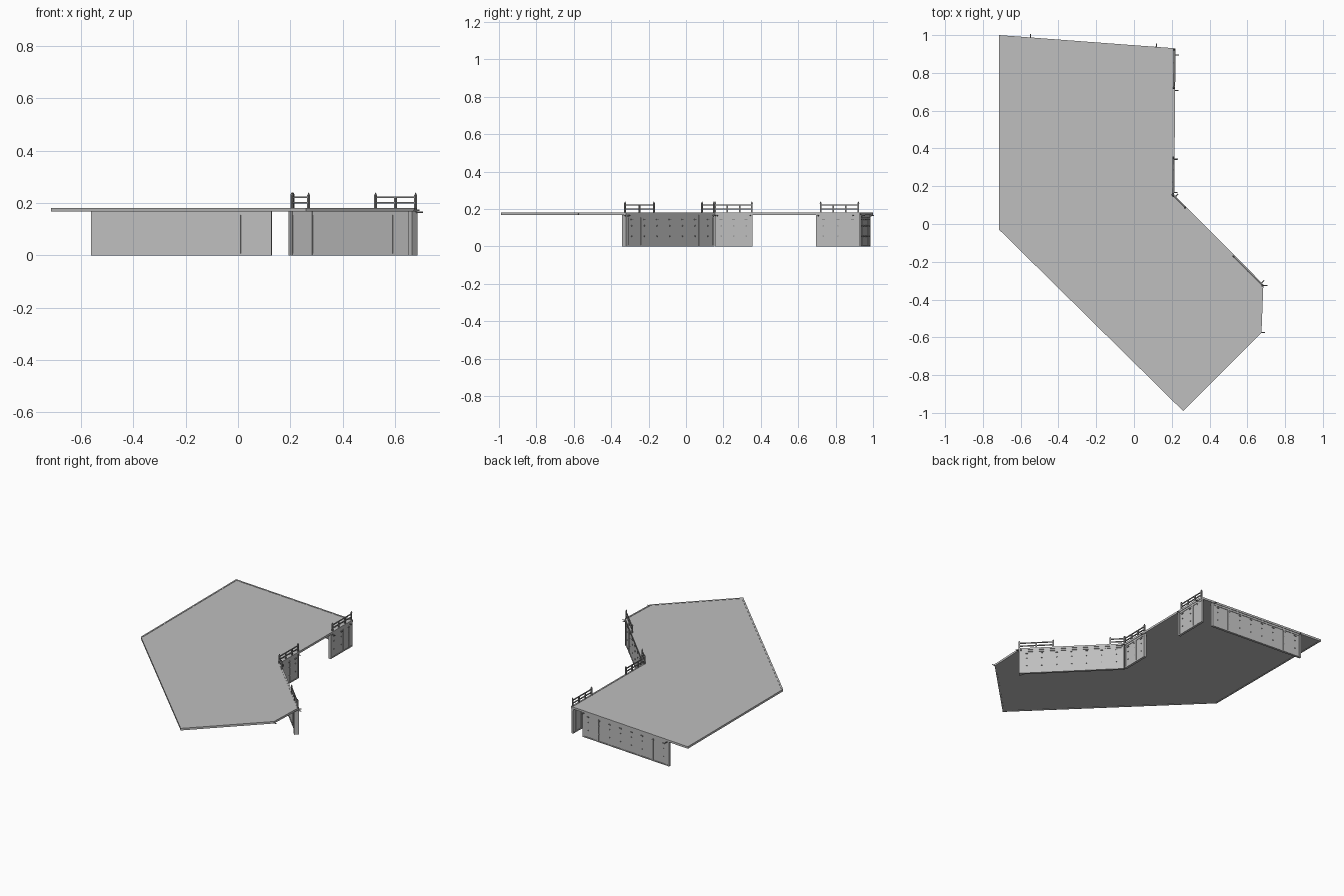
import bpy, bmesh
from mathutils import Vector, Matrix

cube = bpy.data.objects.get("Cube")
if cube:
    bpy.data.objects.remove(cube)


def material(name, value):
    m = bpy.data.materials.new(name)
    m.use_nodes = True
    colour = (value, value, value, 1)
    m.diffuse_color = colour
    m.node_tree.nodes["Principled BSDF"].inputs["Base Color"].default_value = colour
    return m


concrete = material("concrete grey", 0.52)
steel = material("steel grey", 0.3)


def finish(name, bm, mat):
    bmesh.ops.recalc_face_normals(bm, faces=bm.faces)
    mesh = bpy.data.meshes.new(name)
    bm.to_mesh(mesh)
    bm.free()
    mesh.materials.append(mat)
    obj = bpy.data.objects.new(name, mesh)
    bpy.context.collection.objects.link(obj)
    return obj


class Run:
    """A straight stretch: s runs along it, o points outward, z is up."""

    def __init__(self, p, q):
        self.p = Vector((*p, 0))
        d = Vector((*q, 0)) - self.p
        self.length = d.length
        self.d = d.normalized()
        self.n = Vector((-self.d.y, self.d.x, 0))

    def box(self, bm, s, o, z):
        size = (s[1] - s[0], o[1] - o[0], z[1] - z[0])
        mid = self.p + self.d * sum(s) / 2 + self.n * sum(o) / 2
        frame = Matrix((self.d, self.n, (0, 0, 1))).transposed().to_4x4()
        m = Matrix.Translation(mid + Vector((0, 0, sum(z) / 2))) @ frame
        bmesh.ops.create_cube(bm, size=1, matrix=m @ Matrix.Diagonal((*size, 1)))

    def cone(self, bm, s, o, z, r1, r2, depth, outward=False):
        pos = self.p + self.d * s + self.n * o + Vector((0, 0, z))
        axis = self.n if outward else Vector((0, 0, 1))
        m = Matrix.Translation(pos) @ axis.to_track_quat("Z", "Y").to_matrix().to_4x4()
        bmesh.ops.create_cone(bm, cap_ends=True, segments=6, radius1=r1,
                              radius2=r2, depth=depth, matrix=m)


# Bent quay deck
outline = [(-.714, 1), (.22, .93), (.213, .155), (.685, -.32),
           (.675, -.575), (.26, -.99), (-.714, -.03)]
bm = bmesh.new()
base = bm.faces.new([bm.verts.new((x, y, .17)) for x, y in outline])
top = bmesh.ops.extrude_face_region(bm, geom=[base])["geom"]
bmesh.ops.translate(bm, vec=(0, 0, .01),
                    verts=[v for v in top if isinstance(v, bmesh.types.BMVert)])
finish("deck_slab", bm, concrete)

# Thin rim around the deck edge
bm = bmesh.new()
for p, q in zip(outline, outline[1:] + outline[:1]):
    run = Run(p, q)
    run.box(bm, (0, run.length), (-.01, 0), (.168, .182))
finish("deck_rim", bm, concrete)


def wall(name, p, q, columns, bolt_step):
    run = Run(p, q)
    L = run.length
    # Panel
    bm = bmesh.new()
    run.box(bm, (0, L), (-.016, -.006), (0, .17))
    finish(name + "_wall", bm, concrete)
    # Pilasters, foot and head beams
    bm = bmesh.new()
    for c in columns:
        s = min(max(c * L, .006), L - .006)
        run.box(bm, (s - .006, s + .006), (-.02, -.002), (0, .17))
    run.box(bm, (0, L), (-.019, -.003), (0, .007))
    run.box(bm, (0, L), (-.019, -.003), (.155, .17))
    finish(name + "_frame", bm, concrete)
    # Anchor bolts in two rows, and small brackets beneath the deck
    bm = bmesh.new()
    count = max(2, round(L / bolt_step))
    for i in range(count):
        s = (i + .5) * L / count
        for z in (.055, .11):
            run.cone(bm, s, -.005, z, .004, .004, .006, True)
        run.box(bm, (s - .008, s + .008), (-.008, -.001), (.142, .148))
    finish(name + "_bolts", bm, steel)
    # Projecting mooring pins
    bm = bmesh.new()
    for c in (columns[0], columns[-1]):
        s = min(max(c * L, .012), L - .012)
        run.cone(bm, s, .006, .165, .004, .003, .024, True)
    finish(name + "_pins", bm, steel)


wall("back", (-.56, .988), (.13, .937), (0, .19, .82, 1), .09)
wall("upper_side", (.22, .93), (.218, .695), (.15, .4, 1), .08)
wall("lower_side", (.215, .355), (.213, .155), (0, .45, 1), .08)
wall("diagonal", (.213, .155), (.685, -.32), (0, .17, .82, 1), .09)

# Buttress at the outer end of the diagonal wall
bm = bmesh.new()
end = Run((.213, .155), (.685, -.32))
end.box(bm, (end.length - .02, end.length + .003), (-.03, 0), (0, .17))
finish("end_buttress", bm, concrete)


def railing(name, p, q, posts):
    run = Run(p, q)
    bm = bmesh.new()
    for z in (.201, .222):
        run.box(bm, (0, run.length), (-.011, -.005), (z - .003, z + .003))
    for i in range(posts):
        s = run.length * i / (posts - 1)
        tall = i in (0, posts - 1)
        height = .23 if tall else .22
        run.box(bm, (s - .004, s + .004), (-.012, -.004), (.178, height))
        if tall:
            run.cone(bm, s, -.008, height + .005, .006, .001, .01)
    finish(name + "_railing", bm, steel)


railing("upper_side", (.22, .922), (.218, .72), 4)
railing("lower_side", (.216, .352), (.213, .155), 4)
railing("corner", (.213, .155), (.276, .092), 2)
railing("diagonal", (.532, -.166), (.685, -.32), 3)

# Short mooring pin at the outer corner
bm = bmesh.new()
corner = Run((.685, -.32), (.675, -.575))
corner.cone(bm, .005, .008, .165, .004, .003, .03, True)
corner.cone(bm, corner.length, .006, .172, .004, .003, .024, True)
finish("corner_pins", bm, steel)
